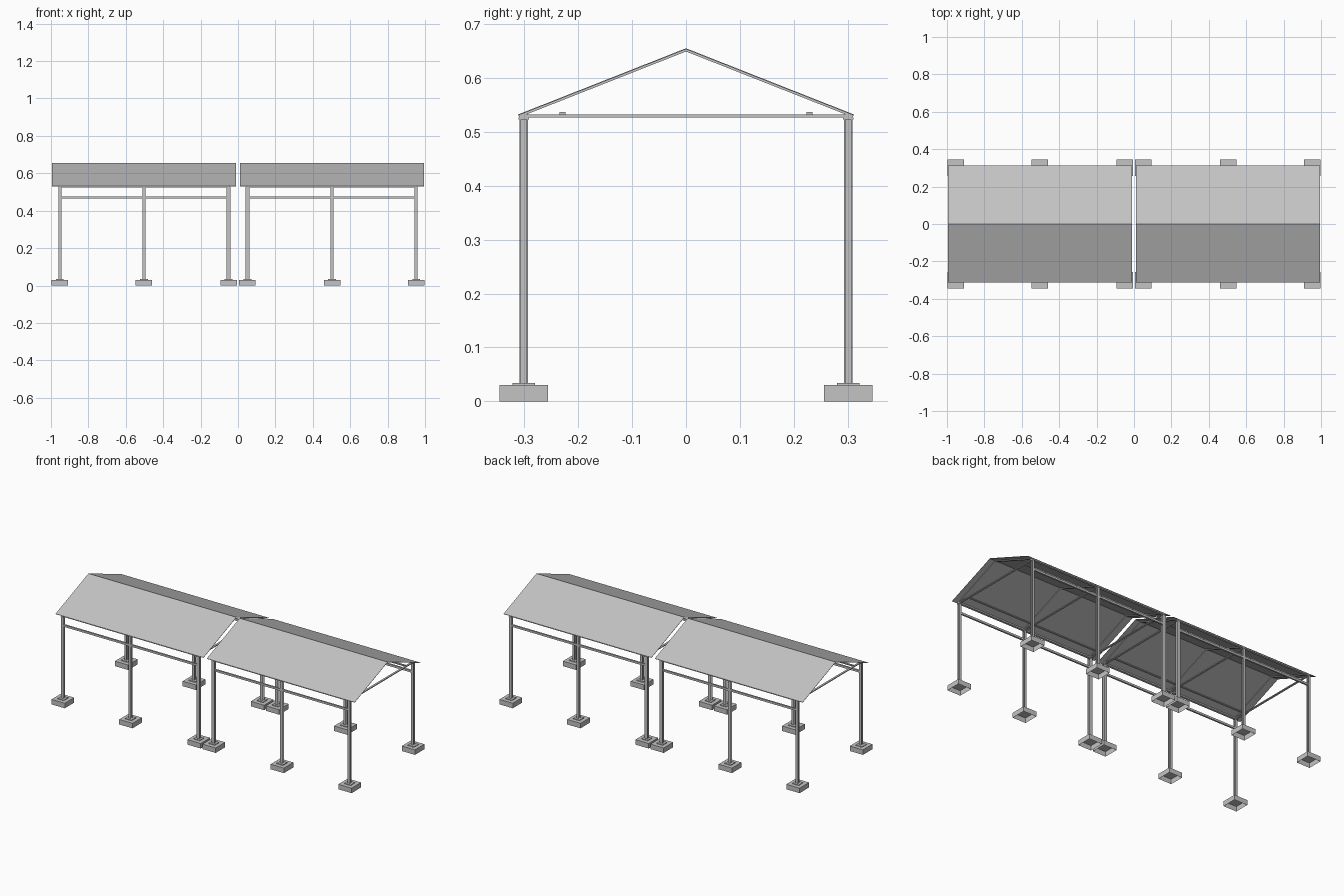
import bpy, bmesh, math
from mathutils import Matrix, Vector

cube = bpy.data.objects.get("Cube")
if cube:
    bpy.data.objects.remove(cube, do_unlink=True)

steel = bpy.data.materials.new("light grey")
steel.use_nodes = True
GREY = (0.55, 0.55, 0.55, 1)
steel.diffuse_color = GREY
steel.node_tree.nodes["Principled BSDF"].inputs["Base Color"].default_value = GREY


def add_box(bm, x, y, z):
    """Box from (min, max) pairs."""
    mid = Vector([(a + b) / 2 for a, b in (x, y, z)])
    size = [b - a for a, b in (x, y, z)]
    bmesh.ops.create_cube(bm, size=1, matrix=Matrix.Translation(mid) @ Matrix.Diagonal((*size, 1)))


def span(centre, width):
    return (centre - width / 2, centre + width / 2)


def extrude_x(bm, profile, x0, x1):
    """Extrude a closed y-z outline along x."""
    face = bm.faces.new([bm.verts.new((x0, y, z)) for y, z in profile])
    moved = bmesh.ops.extrude_face_region(bm, geom=[face])["geom"]
    bmesh.ops.translate(bm, vec=(x1 - x0, 0, 0),
                        verts=[v for v in moved if isinstance(v, bmesh.types.BMVert)])
    bm.faces.new([v for v in reversed(face.verts)]) if not face.is_valid else None


def finish(name, bm):
    bmesh.ops.recalc_face_normals(bm, faces=bm.faces)
    mesh = bpy.data.meshes.new(name)
    bm.to_mesh(mesh)
    bm.free()
    mesh.materials.append(steel)
    obj = bpy.data.objects.new(name, mesh)
    bpy.context.collection.objects.link(obj)
    return obj


EAVE_Y, EAVE_Z, RIDGE_Z = 0.312, 0.532, 0.655
COL_Y, COL_TOP = 0.301, 0.523


def slope_band(top, depth, half):
    """Gable-shaped outline of constant depth."""
    low = top - (RIDGE_Z - EAVE_Z) * half / EAVE_Y
    return [(-half, low), (0, top), (half, low),
            (half, low - depth), (0, top - depth), (-half, low - depth)]


def footing(name, x, y):
    # Hollow footing, open underneath
    bm = bmesh.new()
    add_box(bm, span(x, 0.088), span(y, 0.09), (0, 0.03))
    bmesh.ops.delete(bm, geom=[f for f in bm.faces if f.calc_center_median().z < 0.001],
                     context="FACES_ONLY")
    finish(name + "_footing", bm)
    bm = bmesh.new()
    add_box(bm, span(x, 0.042), span(y, 0.042), (0.03, 0.034))
    finish(name + "_base_plate", bm)


def column(name, x, y, width):
    # H-section column with a cap plate
    bm = bmesh.new()
    for s in (-1, 1):
        add_box(bm, span(x, width), span(y + s * 0.0065, 0.002), (0.034, COL_TOP))
    add_box(bm, span(x, 0.002), span(y, 0.011), (0.034, COL_TOP))
    add_box(bm, span(x, width), span(y, 0.019), (COL_TOP, 0.527))
    finish(name + "_column", bm)


def truss(name, x):
    # Rafters, tie beam and ridge block
    bm = bmesh.new()
    extrude_x(bm, slope_band(RIDGE_Z - 0.002, 0.004, 0.308), *span(x, 0.012))
    add_box(bm, span(x, 0.012), (-0.31, 0.31), (0.527, 0.532))
    add_box(bm, span(x, 0.012), span(0, 0.016), (0.648, 0.651))
    finish(name + "_truss", bm)


for side, s in (("left", 1), ("right", -1)):
    frames = (("inner", 0.05, 0.021), ("middle", 0.503, 0.016), ("outer", 0.953, 0.016))
    for label, x, width in frames:
        truss(f"{side}_{label}", s * x)
        for end, e in (("front", -1), ("back", 1)):
            name = f"{side}_{label}_{end}"
            footing(name, s * x, e * COL_Y)
            column(name, s * x, e * COL_Y, width)

    # Beams running the length of the bay
    run = sorted((s * 0.05, s * 0.953))
    for end, e in (("front", -1), ("back", 1)):
        for part, y, w, z in (("side_rail", COL_Y, 0.010, (0.465, 0.477)),
                              ("eave_beam", COL_Y, 0.014, (0.525, 0.533)),
                              ("purlin", 0.229, 0.011, (0.531, 0.537))):
            bm = bmesh.new()
            add_box(bm, run, span(e * y, w), z)
            finish(f"{side}_{end}_{part}", bm)

    # Thin pitched roof sheet
    bm = bmesh.new()
    extrude_x(bm, slope_band(RIDGE_Z, 0.002, EAVE_Y), *sorted((s * 0.011, s * 0.994)))
    finish(f"{side}_roof", bm)
